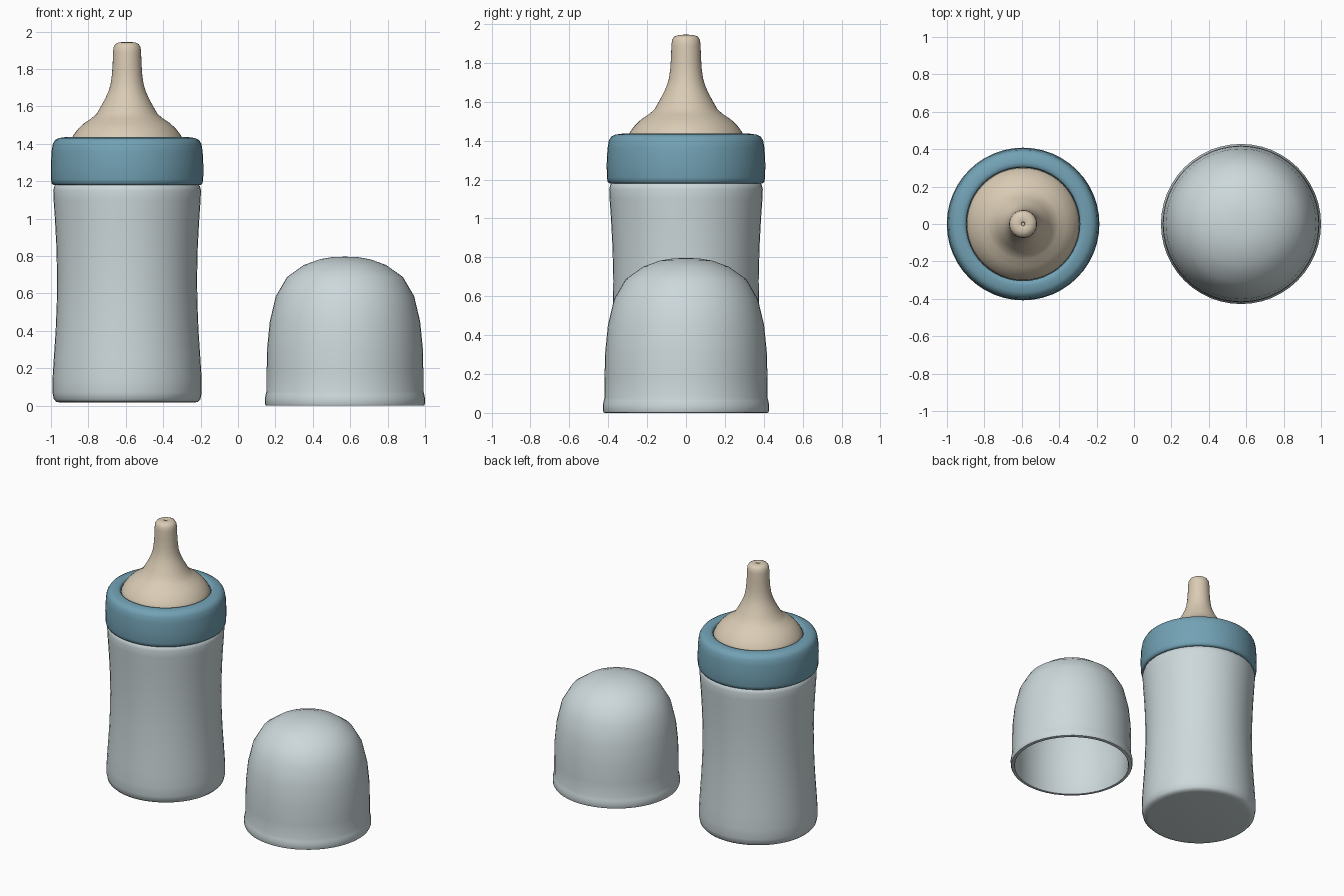
import bpy, bmesh, math

SEG = 48
BOTTLE_X, COVER_X = -0.593, 0.572


def material(name, rgb):
    m = bpy.data.materials.new(name)
    m.diffuse_color = (*rgb, 1)
    return m


def lathe(name, profile, x, mat, closed=False):
    """Revolve (radius, z) points around a vertical axis at x."""
    bm = bmesh.new()
    rings = []
    for r, z in profile:
        if r == 0:
            rings.append([bm.verts.new((0, 0, z))] * SEG)
        else:
            rings.append([bm.verts.new((r * math.cos(2 * math.pi * i / SEG),
                                        r * math.sin(2 * math.pi * i / SEG), z))
                          for i in range(SEG)])
    pairs = list(zip(rings, rings[1:]))
    if closed:
        pairs.append((rings[-1], rings[0]))
    for a, b in pairs:
        for i in range(SEG):
            j = (i + 1) % SEG
            bm.faces.new(list(dict.fromkeys((a[i], a[j], b[j], b[i]))))
    bmesh.ops.recalc_face_normals(bm, faces=bm.faces)
    mesh = bpy.data.meshes.new(name)
    bm.to_mesh(mesh)
    bm.free()
    mesh.materials.append(mat)
    ob = bpy.data.objects.new(name, mesh)
    bpy.context.collection.objects.link(ob)
    ob.location.x = x
    bpy.ops.object.select_all(action='DESELECT')
    ob.select_set(True)
    bpy.context.view_layer.objects.active = ob
    bpy.ops.object.shade_smooth_by_angle(angle=math.radians(50))
    return ob


pale = material("pale_grey_blue", (0.61, 0.69, 0.71))
blue = material("dusty_blue", (0.17, 0.36, 0.46))
cream = material("cream_silicone", (0.70, 0.60, 0.46))

# Bottle body with a slight waist and rounded base
lathe("bottle_body", [
    (0, 0.016), (0.35, 0.016), (0.378, 0.02), (0.392, 0.035), (0.399, 0.07),
    (0.399, 0.14), (0.392, 0.25), (0.382, 0.40), (0.376, 0.55), (0.374, 0.68),
    (0.378, 0.85), (0.386, 1.00), (0.393, 1.10), (0.395, 1.15),
    (0.389, 1.175), (0.37, 1.19), (0.33, 1.20), (0, 1.20)], BOTTLE_X, pale)

# Screw collar
lathe("collar_ring", [
    (0.36, 1.185), (0.392, 1.18), (0.403, 1.188), (0.407, 1.21), (0.408, 1.28),
    (0.404, 1.36), (0.397, 1.40), (0.385, 1.42), (0.365, 1.431), (0.33, 1.436),
    (0.312, 1.434), (0.304, 1.425), (0.302, 1.40), (0.302, 1.20)],
    BOTTLE_X, blue, closed=True)

# Teat with a small dimple at the tip
lathe("teat", [
    (0, 1.39), (0.302, 1.39), (0.300, 1.42), (0.288, 1.445), (0.262, 1.48),
    (0.230, 1.51), (0.190, 1.537), (0.163, 1.56), (0.140, 1.60),
    (0.118, 1.64), (0.100, 1.68), (0.088, 1.72), (0.081, 1.77), (0.077, 1.83),
    (0.075, 1.89), (0.072, 1.917), (0.062, 1.934), (0.045, 1.942),
    (0.015, 1.945), (0.011, 1.942), (0.009, 1.93), (0, 1.93)], BOTTLE_X, cream)

# Hollow domed cover with a small rim at its foot
lathe("dome_cover", [
    (0, 0.797), (0.07, 0.794), (0.135, 0.783), (0.22, 0.752), (0.31, 0.688),
    (0.37, 0.585), (0.402, 0.45), (0.416, 0.31), (0.419, 0.18), (0.419, 0.08),
    (0.424, 0.06), (0.428, 0.04), (0.428, 0.012), (0.424, 0.002), (0.415, 0),
    (0.402, 0), (0.398, 0.008), (0.398, 0.18), (0.395, 0.31), (0.381, 0.45),
    (0.350, 0.575), (0.293, 0.672), (0.21, 0.732), (0.135, 0.761),
    (0.07, 0.772), (0, 0.775)], COVER_X, pale)
